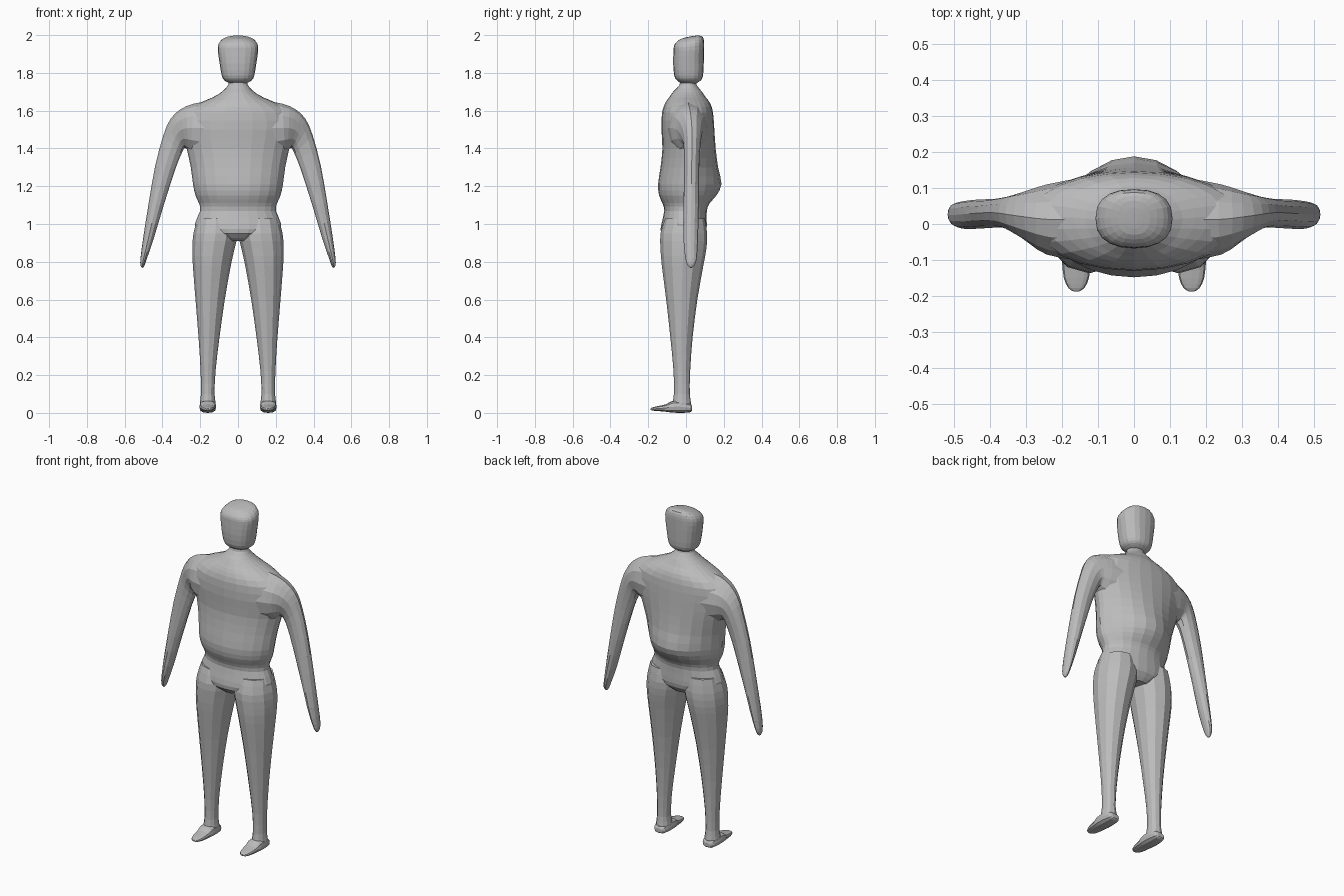
import bpy
import math

skin = bpy.data.materials.new("plain grey")
skin.diffuse_color = (0.5, 0.5, 0.5, 1)


def smooth_rows(rows, steps):
    """Catmull-Rom interpolation between section rows."""
    out = []
    for i in range(len(rows) - 1):
        a, b, c, d = rows[max(i - 1, 0)], rows[i], rows[i + 1], rows[min(i + 2, len(rows) - 1)]
        for s in range(steps):
            t = s / steps
            out.append([0.5 * (2 * q + (r - p) * t + (2 * p - 5 * q + 4 * r - s4) * t * t
                               + (3 * q - p - 3 * r + s4) * t ** 3)
                        for p, q, r, s4 in zip(a, b, c, d)])
    out.append(list(rows[-1]))
    return out


def power(v, k):
    return math.copysign(abs(v) ** k, v)


def loft(name, rows, ring, sides, steps=2, mirror=False):
    """Skin closed rings; ring(row, cos, sin) gives a point."""
    rows = smooth_rows(rows, steps)
    verts, faces = [], []
    for row in rows:
        for i in range(sides):
            a = math.tau * i / sides
            verts.append(ring(row, math.cos(a), math.sin(a)))
    for j in range(len(rows) - 1):
        for i in range(sides):
            k = (i + 1) % sides
            faces.append((j * sides + i, j * sides + k, (j + 1) * sides + k, (j + 1) * sides + i))
    faces.append(tuple(reversed(range(sides))))
    faces.append(tuple(range((len(rows) - 1) * sides, len(rows) * sides)))
    for tag, sx in ((("left_", 1), ("right_", -1)) if mirror else (("", 1),)):
        mesh = bpy.data.meshes.new(tag + name)
        mesh.from_pydata([(x * sx, y, z) for x, y, z in verts], [], faces)
        mesh.materials.append(skin)
        obj = bpy.data.objects.new(tag + name, mesh)
        bpy.context.collection.objects.link(obj)
        bpy.context.view_layer.objects.active = obj
        bpy.ops.object.select_all(action='DESELECT')
        obj.select_set(True)
        bpy.ops.object.mode_set(mode='EDIT')
        bpy.ops.mesh.select_all(action='SELECT')
        bpy.ops.mesh.normals_make_consistent(inside=False)
        bpy.ops.object.mode_set(mode='OBJECT')


# Torso: height, half width, front y, widest y, back y, back pointedness
def torso_ring(r, c, s):
    z, w, front, mid, back, k = r
    y = mid + (back - mid) * s ** k if s > 0 else mid + (mid - front) * s
    return (w * c, y, z)


loft("torso", [
    (0.91, 0.07, -0.09, -0.01, 0.07, 1),
    (0.95, 0.20, -0.132, -0.01, 0.105, 1),
    (1.00, 0.228, -0.13, -0.01, 0.11, 1),
    (1.07, 0.20, -0.115, -0.01, 0.11, 1.0),
    (1.11, 0.207, -0.125, 0.00, 0.125, 1.3),
    (1.15, 0.225, -0.142, 0.00, 0.16, 1.6),
    (1.21, 0.238, -0.148, 0.00, 0.188, 1.7),
    (1.30, 0.250, -0.135, 0.01, 0.17, 1.5),
    (1.40, 0.272, -0.125, 0.02, 0.157, 1.2),
    (1.50, 0.300, -0.130, 0.025, 0.15, 1.1),
    (1.59, 0.285, -0.127, 0.025, 0.143, 1),
    (1.64, 0.205, -0.11, 0.02, 0.128, 1),
    (1.67, 0.135, -0.09, 0.015, 0.105, 1),
    (1.70, 0.085, -0.068, 0.01, 0.085, 1),
    (1.735, 0.053, -0.035, 0.01, 0.057, 1),
    (1.77, 0.045, -0.03, 0.012, 0.05, 1),
], torso_ring, 24)


# Head: height, half width, front y, back y, backward rise of the crown
def head_ring(r, c, s):
    z, w, front, back, tilt = r
    y = (front + back) / 2 + (back - front) / 2 * power(s, 0.8)
    return (w * power(c, 0.85), y, z + tilt * (y - 0.015))


loft("head", [
    (1.745, 0.045, -0.025, 0.055, 0),
    (1.760, 0.072, -0.048, 0.078, 0),
    (1.785, 0.086, -0.062, 0.09, 0),
    (1.85, 0.097, -0.068, 0.094, 0),
    (1.92, 0.107, -0.066, 0.096, 0.05),
    (1.953, 0.103, -0.064, 0.096, 0.15),
    (1.975, 0.083, -0.054, 0.088, 0.22),
    (1.988, 0.045, -0.030, 0.065, 0.2),
    (1.991, 0.010, 0.000, 0.030, 0.2),
], head_ring, 20)


# Limbs: outer x, outer z, inner x, inner z, front y, back y
def limb_ring(r, c, s):
    ox, oz, ix, iz, front, back = r
    return ((ox + ix) / 2 + (ox - ix) / 2 * c,
            (front + back) / 2 + (back - front) / 2 * s,
            (oz + iz) / 2 + (oz - iz) / 2 * c)


loft("arm", [
    (0.13, 1.655, 0.20, 1.36, -0.10, 0.125),
    (0.235, 1.637, 0.25, 1.38, -0.085, 0.110),
    (0.305, 1.607, 0.275, 1.40, -0.055, 0.095),
    (0.358, 1.555, 0.285, 1.40, -0.03, 0.085),
    (0.395, 1.47, 0.300, 1.37, -0.013, 0.077),
    (0.438, 1.31, 0.332, 1.29, -0.010, 0.070),
    (0.473, 1.11, 0.393, 1.10, -0.013, 0.068),
    (0.503, 0.92, 0.450, 0.91, -0.013, 0.063),
    (0.516, 0.82, 0.485, 0.81, -0.003, 0.056),
    (0.517, 0.785, 0.495, 0.78, 0.008, 0.045),
    (0.511, 0.77, 0.503, 0.768, 0.02, 0.032),
], limb_ring, 12, mirror=True)

loft("leg", [
    (0.215, 1.03, 0.02, 1.03, -0.11, 0.10),
    (0.236, 0.95, 0.002, 0.95, -0.135, 0.112),
    (0.242, 0.87, 0.018, 0.87, -0.135, 0.108),
    (0.239, 0.78, 0.038, 0.78, -0.128, 0.092),
    (0.225, 0.60, 0.070, 0.60, -0.105, 0.060),
    (0.209, 0.40, 0.098, 0.40, -0.083, 0.035),
    (0.198, 0.22, 0.119, 0.22, -0.066, 0.022),
    (0.196, 0.10, 0.124, 0.10, -0.064, 0.020),
    (0.202, 0.05, 0.118, 0.05, -0.072, 0.027),
    (0.198, 0.015, 0.122, 0.015, -0.07, 0.022),
], limb_ring, 12, mirror=True)


# Feet: y, half width, bottom z, top z
def foot_ring(r, c, s):
    y, w, low, high = r
    return (0.16 + w * power(c, 0.8), y, (low + high) / 2 + (high - low) / 2 * power(s, 0.7))


loft("foot", [
    (0.033, 0.018, 0.012, 0.035),
    (0.020, 0.036, 0.003, 0.05),
    (-0.03, 0.044, 0.000, 0.065),
    (-0.075, 0.044, 0.002, 0.062),
    (-0.105, 0.040, 0.006, 0.046),
    (-0.15, 0.035, 0.010, 0.036),
    (-0.178, 0.022, 0.012, 0.029),
    (-0.187, 0.008, 0.016, 0.024),
], foot_ring, 12, mirror=True)
